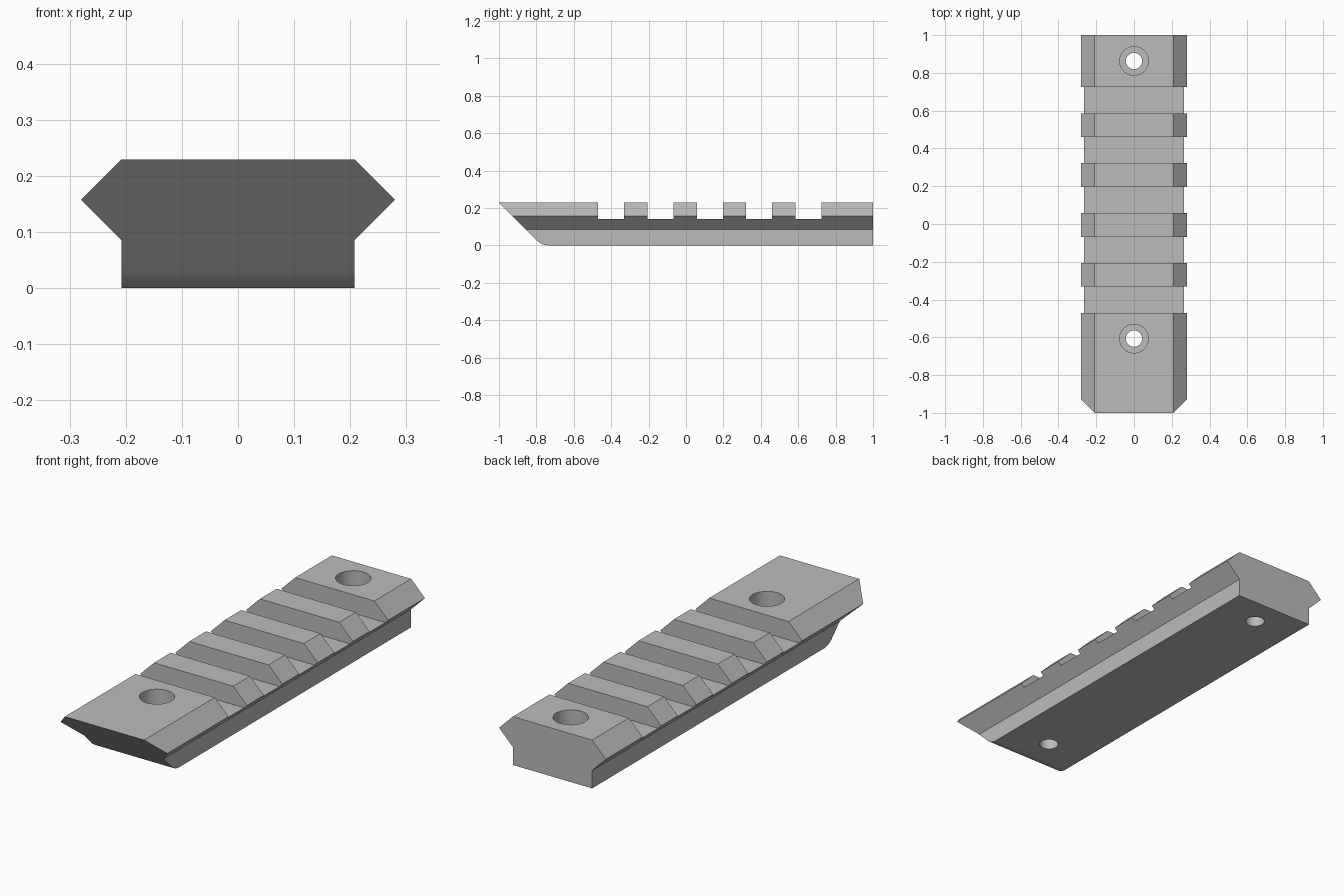
import bpy, bmesh, math
from mathutils import Vector

if "Cube" in bpy.data.objects:
    bpy.data.objects.remove(bpy.data.objects["Cube"])

HEIGHT = 0.229        # overall height
HALF = 0.208          # half width of base and top face
WING = 0.28           # half width at the side ridges
SLOT_FLOOR = 0.142
SLOT_START, SLOT_WIDTH, PITCH = -0.471, 0.139, 0.2643


def prism(name, points, offset):
    """Closed solid: polygon swept along an offset vector."""
    bm = bmesh.new()
    face = bm.faces.new([bm.verts.new(p) for p in points])
    top = bmesh.ops.extrude_face_region(bm, geom=[face])["geom"]
    moved = [g for g in top if isinstance(g, bmesh.types.BMVert)]
    bmesh.ops.translate(bm, verts=moved, vec=Vector(offset))
    bmesh.ops.recalc_face_normals(bm, faces=bm.faces)
    mesh = bpy.data.meshes.new(name)
    bm.to_mesh(mesh)
    bm.free()
    obj = bpy.data.objects.new(name, mesh)
    bpy.context.collection.objects.link(obj)
    return obj


def cylinder(name, y, radius, z0, z1):
    ring = [(radius * math.cos(a), y + radius * math.sin(a), z0)
            for a in (2 * math.pi * i / 48 for i in range(48))]
    return prism(name, ring, (0, 0, z1 - z0))


def boolean(target, tool, operation):
    tool.hide_render = True
    mod = target.modifiers.new(operation, 'BOOLEAN')
    mod.operation, mod.object, mod.solver = operation, tool, 'EXACT'
    bpy.context.view_layer.objects.active = target
    bpy.ops.object.modifier_apply(modifier=mod.name)
    bpy.data.objects.remove(tool, do_unlink=True)


# Rail bar: T-shaped cross-section with pointed side ridges
mid = 0.157
low = mid - (WING - HALF)
right = [(HALF, -0.05), (HALF, low), (WING, mid), (HALF, HEIGHT)]
section = right + [(-x, z) for x, z in reversed(right)]
rail = prism("accessory_rail", [(x, -1.2, z) for x, z in section], (0, 2.4, 0))

# Side outline: square back, slots along the top, sloped nose with rounded toe
over = 0.3
outline = [(1, 0), (1, over)]
for i in reversed(range(5)):
    y0 = SLOT_START + i * PITCH
    y1 = y0 + SLOT_WIDTH
    outline += [(y1, over), (y1, SLOT_FLOOR), (y0, SLOT_FLOOR), (y0, over)]
outline.append((-1 + HEIGHT - over, over))
radius = 0.085
toe_y = -1 + HEIGHT + radius * math.tan(math.pi / 8)
for i in range(9):
    a = math.radians(45 * (1 - i / 8))
    outline.append((toe_y - radius * math.sin(a), radius * (1 - math.cos(a))))
side = prism("side_outline", [(-0.5, y, z) for y, z in outline], (1, 0, 0))
boolean(rail, side, 'INTERSECT')

# Counterbored screw holes
for y in (0.863, -0.607):
    boolean(rail, cylinder("screw_hole", y, 0.043, -0.1, 0.4), 'DIFFERENCE')
    boolean(rail, cylinder("counterbore", y, 0.076, 0.115, 0.4), 'DIFFERENCE')

# Single plain grey
grey = bpy.data.materials.new("plain grey")
grey.diffuse_color = (0.5, 0.5, 0.5, 1)
grey.use_nodes = True
grey.node_tree.nodes["Principled BSDF"].inputs["Base Color"].default_value = grey.diffuse_color
rail.data.materials.clear()
rail.data.materials.append(grey)
for poly in rail.data.polygons:
    poly.material_index = 0

bpy.ops.object.select_all(action='DESELECT')
rail.select_set(True)
bpy.context.view_layer.objects.active = rail
bpy.ops.object.shade_smooth_by_angle(angle=math.radians(30))
